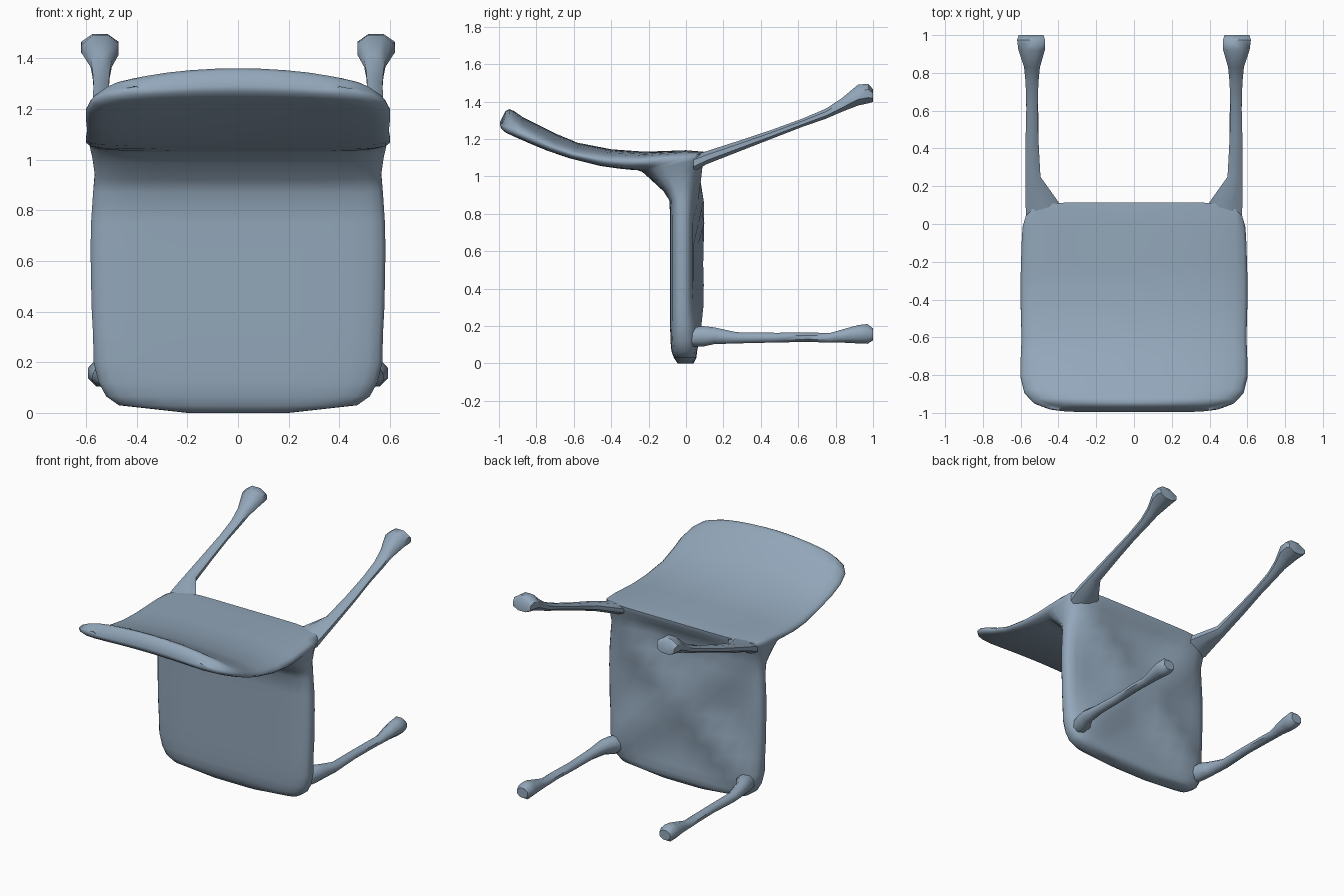
import bpy, bmesh, math

slate = bpy.data.materials.new("slate_blue")
slate.diffuse_color = (.29, .385, .49, 1)


def loft(name, rings, angle):
    """Skin closed rings of equal length and cap both ends."""
    bm = bmesh.new()
    vs = [[bm.verts.new(p) for p in r] for r in rings]
    n = len(vs[0])
    for a, b in zip(vs, vs[1:]):
        for i in range(n):
            j = (i + 1) % n
            bm.faces.new((a[i], a[j], b[j], b[i]))
    bm.faces.new(vs[0])
    bm.faces.new(vs[-1])
    bmesh.ops.recalc_face_normals(bm, faces=bm.faces)
    bmesh.ops.triangulate(bm, faces=[f for f in bm.faces if len(f.verts) > 4])
    me = bpy.data.meshes.new(name)
    bm.to_mesh(me)
    bm.free()
    me.materials.append(slate)
    ob = bpy.data.objects.new(name, me)
    bpy.context.collection.objects.link(ob)
    bpy.ops.object.select_all(action='DESELECT')
    ob.select_set(True)
    bpy.context.view_layer.objects.active = ob
    bpy.ops.object.shade_smooth_by_angle(angle=math.radians(angle))
    return ob


# Cushion shell stations: front y, z, rear y, z, half width
SEAT = [(-.045, 0, .04, 0, .20), (-.065, .03, .055, .03, .47),
        (-.078, .065, .06, .065, .52), (-.083, .12, .055, .12, .55),
        (-.085, .2, .05, .2, .57),
        (-.085, .31, .045, .31, .572), (-.085, .42, .045, .42, .578),
        (-.085, .53, .045, .53, .58), (-.085, .64, .045, .64, .582),
        (-.085, .75, .045, .75, .58), (-.088, .87, .045, .87, .572),
        (-.12, .92, .05, .97, .565), (-.19, .985, .075, 1.05, .575),
        (-.235, 1.025, .112, 1.10, .585)]
BACK = [(-.26, 1.033, .115, 1.13, .59), (-.29, 1.036, 0, 1.14, .595),
        (-.36, 1.045, -.22, 1.132, .60), (-.46, 1.062, -.4, 1.145, .60),
        (-.62, 1.105, -.58, 1.18, .595), (-.74, 1.148, -.70, 1.23, .60),
        (-.83, 1.185, -.79, 1.275, .60), (-.91, 1.22, -.87, 1.315, .58),
        (-.965, 1.245, -.92, 1.35, .53), (-.99, 1.268, -.945, 1.36, .46),
        (-.995, 1.29, -.965, 1.35, .40)]
T = [-1, -.97, -.9, -.78, -.6, -.4, -.2, 0, .2, .4, .6, .78, .9, .97, 1]


def shell_ring(s, arch):
    fy, fz, by, bz, w = s
    cy, cz = (fy + by) / 2, (fz + bz) / 2
    ring = []
    for side in (0, 1):
        for t in (T if side == 0 else T[::-1]):
            k = .3 + .7 * math.sqrt(max(0, 1 - t ** 8))   # rounded rim
            y, z = (fy, fz) if side == 0 else (by, bz)
            y, z = cy + (y - cy) * k, cz + (z - cz) * k
            x = t * w
            if arch:
                z -= arch * t * t * (1 if side else .5)
            elif side and .1 < bz < 1.06:
                # crossed ridges on the underside
                d = abs(abs(x) / .56 - abs(bz - .58) / .46)
                y += .06 * max(0, 1 - d / .45) * (1 - t ** 4)
            ring.append((x, y, z))
    return ring


rings = [shell_ring(s, 0) for s in SEAT]
rings += [shell_ring(s, .045 * min(1, i / 5)) for i, s in enumerate(BACK)]
loft("seat_and_backrest", rings, 70)


# Legs with flared feet: x, y, z, x radius, z radius
UPPER = [(.49, .04, 1.07, .08, .045), (.485, .11, 1.10, .09, .035),
         (.535, .25, 1.15, .04, .03), (.54, .45, 1.222, .034, .024),
         (.54, .62, 1.286, .03, .022), (.54, .75, 1.336, .034, .027),
         (.54, .83, 1.38, .042, .036), (.542, .92, 1.435, .07, .056),
         (.545, .975, 1.443, .074, .052), (.545, 1.0, 1.432, .066, .034)]
LOWER = [(.49, .02, .14, .045, .05), (.50, .09, .145, .055, .055),
         (.525, .15, .148, .042, .045), (.54, .27, .137, .034, .03),
         (.535, .48, .138, .03, .026), (.54, .66, .14, .032, .025),
         (.54, .77, .137, .032, .026), (.54, .84, .147, .04, .036),
         (.542, .92, .156, .05, .049), (.54, .97, .158, .05, .053),
         (.54, 1.0, .155, .04, .032)]
for name, path in (("upper_leg", UPPER), ("lower_leg", LOWER)):
    for sx, side in ((-1, "left"), (1, "right")):
        rs = [[(sx * (x + rx * 1.08 * math.cos(a)), y, z + rz * 1.08 * math.sin(a))
               for a in [math.tau * (i + .5) / 8 for i in range(8)]]
              for x, y, z, rx, rz in path]
        loft(name + "_" + side, rs, 50)
